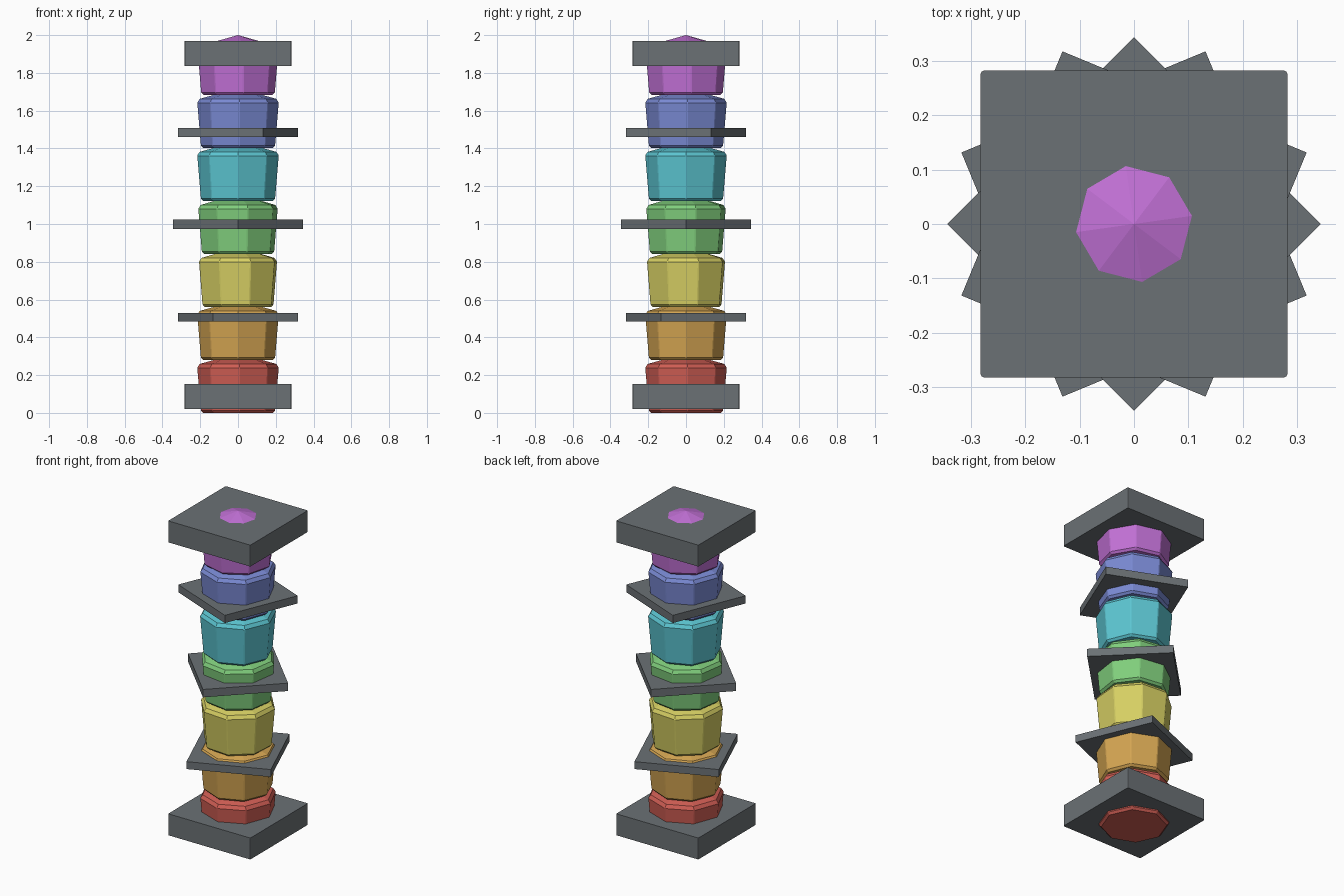
import bpy, bmesh, math

if "Cube" in bpy.data.objects:
    bpy.data.objects.remove(bpy.data.objects["Cube"])


def material(name, rgb):
    """Flat material from 0-255 display values."""
    m = bpy.data.materials.new(name)
    lin = [((c / 255 + 0.055) / 1.055) ** 2.4 for c in rgb]
    m.diffuse_color = (*lin, 1)
    m.use_nodes = True
    m.node_tree.nodes["Principled BSDF"].inputs["Base Color"].default_value = m.diffuse_color
    return m


def finish(name, bm, mat):
    bmesh.ops.recalc_face_normals(bm, faces=bm.faces)
    me = bpy.data.meshes.new(name)
    bm.to_mesh(me)
    bm.free()
    me.materials.append(mat)
    ob = bpy.data.objects.new(name, me)
    bpy.context.collection.objects.link(ob)
    return ob


# Eight-sided gem profile: (radius, height), closed by a shallow point
PROFILE = [(0.185, 0.0), (0.198, 0.013), (0.217, 0.238), (0.203, 0.259)]
APEX = 0.316
PITCH = 0.2807


def gem(name, z, turn, mat):
    bm = bmesh.new()
    rings = []
    for r, h in PROFILE:
        angles = [math.radians(turn - 90 + 45 * i) for i in range(8)]
        rings.append([bm.verts.new((r * math.cos(a), r * math.sin(a), z + h)) for a in angles])
    for low, high in zip(rings, rings[1:]):
        for i in range(8):
            j = (i + 1) % 8
            bm.faces.new((low[i], low[j], high[j], high[i]))
    bm.faces.new(rings[0][::-1])
    tip = bm.verts.new((0, 0, z + APEX))
    for i in range(8):
        bm.faces.new((rings[-1][i], rings[-1][(i + 1) % 8], tip))
    # Slightly softened upright edges
    upright = [e for e in bm.edges if abs(e.verts[0].co.z - e.verts[1].co.z) > 0.1]
    bmesh.ops.bevel(bm, geom=upright, offset=0.004, segments=1, affect='EDGES')
    return finish(name, bm, mat)


def plate(name, half, z0, z1, turn, mat, bevel=0.0):
    bm = bmesh.new()
    bmesh.ops.create_cube(bm, size=1)
    for v in bm.verts:
        v.co = (v.co.x * 2 * half, v.co.y * 2 * half, (z0 + z1) / 2 + v.co.z * (z1 - z0))
    if bevel:
        upright = [e for e in bm.edges if abs(e.verts[0].co.z - e.verts[1].co.z) > 0.01]
        bmesh.ops.bevel(bm, geom=upright, offset=bevel, segments=2, profile=0.5, affect='EDGES')
    ob = finish(name, bm, mat)
    ob.rotation_euler.z = math.radians(turn)
    return ob


# Stack of coloured gems, bottom to top
GEMS = [
    ("red", (208, 94, 84), 2),
    ("orange", (212, 165, 82), 0),
    ("yellow", (214, 207, 99), 18),
    ("green", (128, 206, 124), 14),
    ("cyan", (92, 198, 210), 0),
    ("blue", (122, 138, 212), 2),
    ("purple", (193, 112, 213), 8),
]
for i, (name, rgb, turn) in enumerate(GEMS):
    gem(name + "_gem", i * PITCH, turn, material(name, rgb))

# Square end caps and the twisting collars between them
grey = material("dark grey", (107, 113, 117))
plate("base_cap", 0.282, 0.02, 0.153, 0, grey, 0.006)
plate("top_cap", 0.282, 1.837, 1.97, 0, grey, 0.006)
plate("lower_collar", 0.243, 0.484, 0.53, 22.5, grey)
plate("middle_collar", 0.243, 0.974, 1.023, 45, grey)
plate("upper_collar", 0.243, 1.46, 1.508, -22.5, grey)
